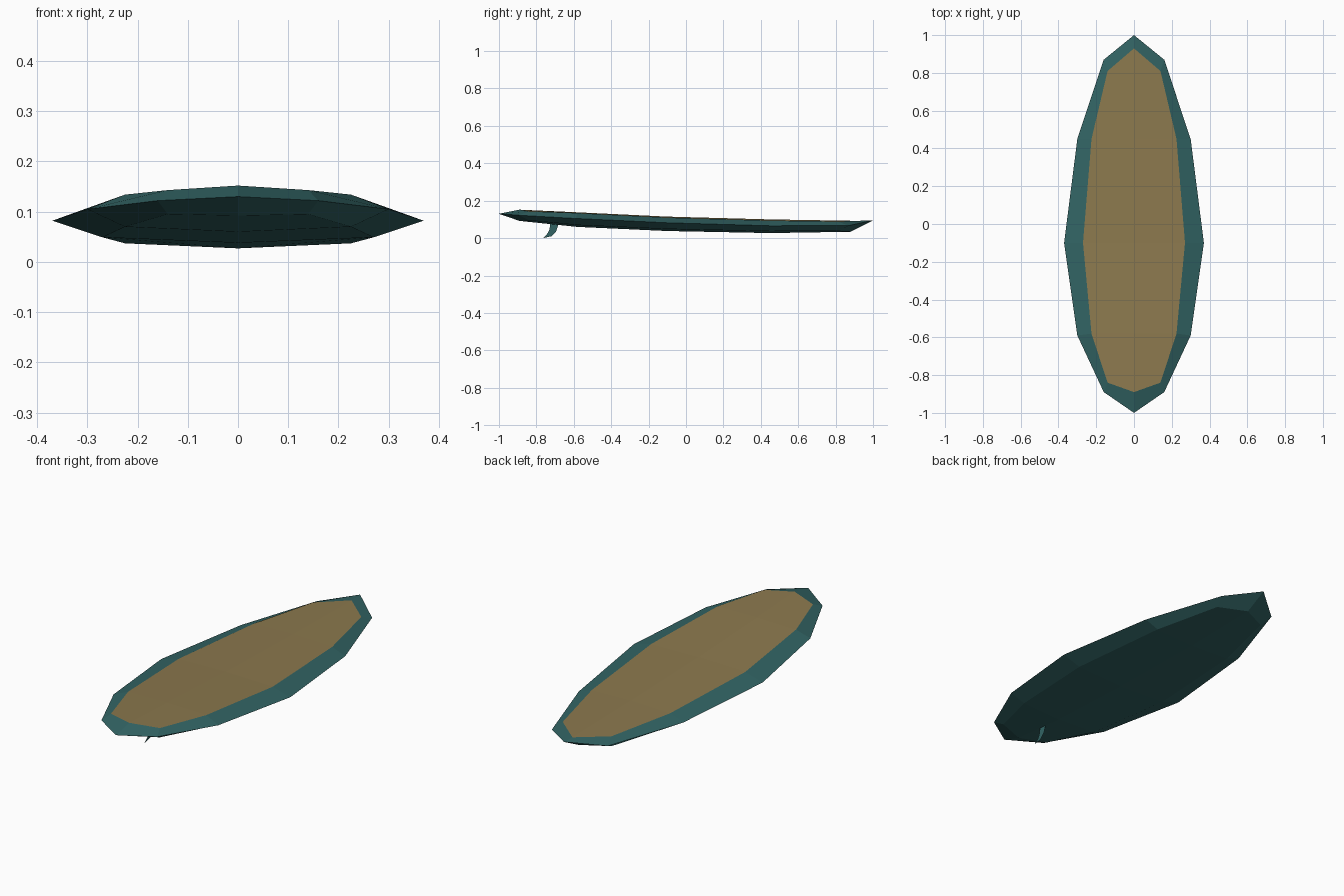
import bpy, bmesh

if "Cube" in bpy.data.objects:
    bpy.data.objects.remove(bpy.data.objects["Cube"])


def material(name, rgb):
    m = bpy.data.materials.new(name)
    m.diffuse_color = (*rgb, 1)
    m.use_nodes = True
    m.node_tree.nodes["Principled BSDF"].inputs["Base Color"].default_value = m.diffuse_color
    return m


teal = material("teal", (0.032, 0.127, 0.127))
tan = material("tan", (0.262, 0.191, 0.076))


def finish(name, bm, mats):
    me = bpy.data.meshes.new(name)
    bm.to_mesh(me)
    bm.free()
    for m in mats:
        me.materials.append(m)
    ob = bpy.data.objects.new(name, me)
    bpy.context.collection.objects.link(ob)
    return ob


# Board: stations from tail to nose, each a half section
# centre y, edge (x, y), rim (x, y), then z of
# deck centre, deck edge, rim, bottom edge, bottom centre
stations = [
    (-0.89, 0.14, -0.84, 0.16, -0.89, 0.152, 0.143, 0.122, 0.095, 0.092),
    (-0.58, 0.225, -0.58, 0.30, -0.59, 0.138, 0.134, 0.105, 0.070, 0.060),
    (-0.10, 0.27, -0.10, 0.37, -0.10, 0.115, 0.110, 0.082, 0.049, 0.038),
    (0.45, 0.225, 0.45, 0.30, 0.45, 0.100, 0.094, 0.066, 0.037, 0.027),
    (0.81, 0.14, 0.81, 0.16, 0.87, 0.092, 0.089, 0.067, 0.038, 0.034),
]
centre_ends = {0: -0.89, 4: 0.93}

bm = bmesh.new()
tail = bm.verts.new((0, -1, 0.13))
nose = bm.verts.new((0, 1, 0.095))
spine = []
for i, s in enumerate(stations):
    y = centre_ends.get(i, s[0])
    yb = 0.88 if i == 4 else y
    spine.append((bm.verts.new((0, y, s[5])), bm.verts.new((0, yb, s[9]))))

for side in (1, -1):
    rows = []
    for (cy, ex, ey, rx, ry, zc, ze, zr, zb, zk), (top, keel) in zip(stations, spine):
        rows.append([top,
                     bm.verts.new((side * ex, ey, ze)),
                     bm.verts.new((side * rx, ry, zr)),
                     bm.verts.new((side * ex, ey, zb)),
                     keel])
    # deck, rails and bottom strips
    for a, b in zip(rows, rows[1:]):
        for j in range(4):
            f = bm.faces.new((a[j], a[j + 1], b[j + 1], b[j]))
            f.material_index = 1 if j == 0 else 0
    # pointed ends
    for tip, r in ((tail, rows[0]), (nose, rows[-1])):
        bm.faces.new((tip, r[2], r[1], r[0]))
        bm.faces.new((tip, r[4], r[3], r[2]))
bmesh.ops.recalc_face_normals(bm, faces=bm.faces)
finish("board", bm, [teal, tan])

# Fin: a thin swept sheet under the tail
fin = [(-0.725, 0.085), (-0.73, 0.045), (-0.745, 0.018), (-0.765, 0.0),
       (-0.72, 0.01), (-0.695, 0.035), (-0.68, 0.08)]
bm = bmesh.new()
bm.faces.new([bm.verts.new((0, y, z)) for y, z in fin])
bm.normal_update()
if next(iter(bm.faces)).normal.x < 0:
    bmesh.ops.reverse_faces(bm, faces=bm.faces[:])
finish("fin", bm, [teal])
